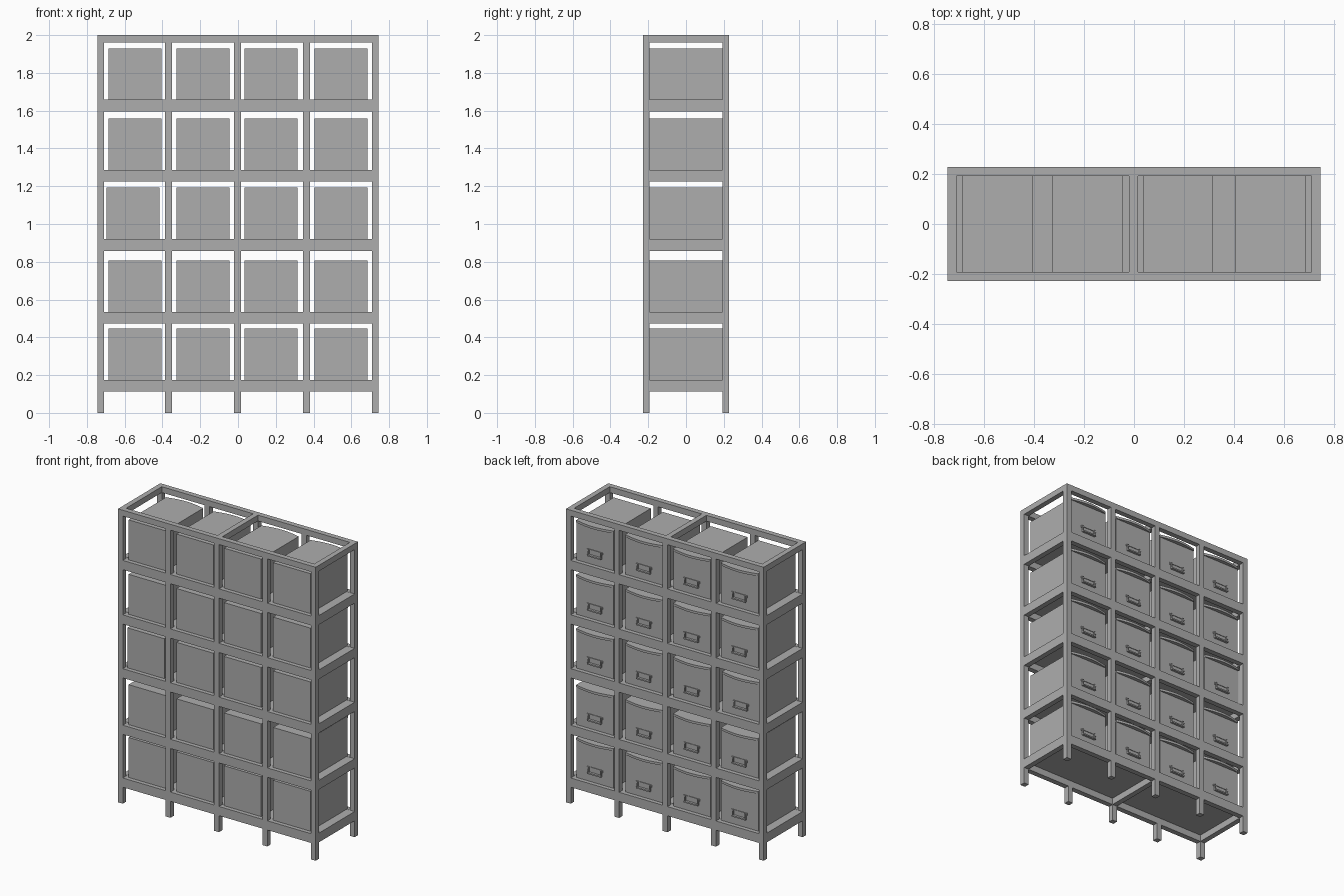
import bpy
import bmesh
import math

default = bpy.data.objects.get("Cube")
if default:
    bpy.data.objects.remove(default, do_unlink=True)

grey = bpy.data.materials.new("plain grey")
grey.use_nodes = True
tone = (0.42, 0.42, 0.42, 1)
grey.diffuse_color = tone
grey.node_tree.nodes["Principled BSDF"].inputs["Base Color"].default_value = tone


def add_box(bm, x, y, z):
    """Block between (low, high) pairs on each axis."""
    made = bmesh.ops.create_cube(bm, size=1)["verts"]
    for v in made:
        for i, (low, high) in enumerate((x, y, z)):
            v.co[i] = low if v.co[i] < 0 else high


def finish(bm, name):
    bmesh.ops.recalc_face_normals(bm, faces=bm.faces)
    mesh = bpy.data.meshes.new(name)
    bm.to_mesh(mesh)
    bm.free()
    mesh.materials.append(grey)
    obj = bpy.data.objects.new(name, mesh)
    bpy.context.collection.objects.link(obj)
    return obj


HALF_X, HALF_Y, BAR = 0.745, 0.228, 0.036
INNER_Y = HALF_Y - BAR
HEIGHT = 2.0
posts = [(x, x + BAR) for x in (-HALF_X, -0.386, -0.02, 0.345, HALF_X - BAR)]
shelf_tops = [0.175, 0.535, 0.92, 1.287, 1.658]
rails = [(top - 0.063, top) for top in shelf_tops] + [(1.96, HEIGHT)]
sides = [(-HALF_Y, -INNER_Y), (INNER_Y, HALF_Y)]

# Upright posts, front and back
bm = bmesh.new()
for x in posts:
    for y in sides:
        add_box(bm, x, y, (0, HEIGHT))
finish(bm, "posts")

# Long rails between neighbouring posts
bm = bmesh.new()
for z in rails:
    for y in sides:
        for a, b in zip(posts, posts[1:]):
            add_box(bm, (a[1], b[0]), y, z)
finish(bm, "long_rails")

# Depth rails at both ends and the centre
bm = bmesh.new()
for z in rails:
    for x in posts[::2]:
        add_box(bm, x, (-INNER_Y, INNER_Y), z)
finish(bm, "depth_rails")

# Thin shelf boards held inside the rails
bm = bmesh.new()
for top in shelf_tops:
    for a, b in ((posts[0], posts[2]), (posts[2], posts[4])):
        add_box(bm, (a[1], b[0]), (-INNER_Y, INNER_Y), (top - 0.018, top - 0.001))
finish(bm, "shelf_boards")

# One storage bin, its base at the origin
BIN_W, BIN_Y, BIN_H = 0.28, 0.2, 0.272


def make_bin():
    bm = bmesh.new()
    add_box(bm, (-BIN_W / 2, BIN_W / 2), (-BIN_Y, BIN_Y), (0, BIN_H))
    # Bowed lip along the top of the back
    outline = [(-BIN_W / 2, BIN_Y)]
    steps = 12
    for i in range(steps + 1):
        t = i / steps
        outline.append((BIN_W * (t - 0.5), BIN_Y + 0.004 + 0.021 * math.sin(math.pi * t)))
    outline.append((BIN_W / 2, BIN_Y))
    face = bm.faces.new([bm.verts.new((x, y, BIN_H)) for x, y in outline])
    ext = bmesh.ops.extrude_face_region(bm, geom=[face], use_keep_orig=True)["geom"]
    for v in ext:
        if isinstance(v, bmesh.types.BMVert):
            v.co.z -= 0.016
    # Label holder with a pull bar and mounting ears
    w, low, high = 0.052, 0.055, 0.1
    add_box(bm, (-w, w), (BIN_Y, BIN_Y + 0.016), (low, low + 0.009))
    add_box(bm, (-w, w), (BIN_Y, BIN_Y + 0.004), (high - 0.006, high))
    for s in (-1, 1):
        edge = sorted((s * w, s * (w - 0.008)))
        ear = sorted((s * w, s * (w + 0.008)))
        add_box(bm, edge, (BIN_Y, BIN_Y + 0.01), (low, high))
        add_box(bm, ear, (BIN_Y, BIN_Y + 0.006), (high - 0.014, high))
    return finish(bm, "storage_bin")


first = make_bin()
columns = [-0.545, -0.185, 0.175, 0.545]
for row, z in enumerate(shelf_tops):
    for col, x in enumerate(columns):
        unit = first if row == col == 0 else first.copy()
        if unit is not first:
            bpy.context.collection.objects.link(unit)
        unit.name = f"storage_bin_{row + 1}_{col + 1}"
        nudge = -0.01 if (row, col) == (2, 0) else 0
        unit.location = (x + nudge, 0, z)
